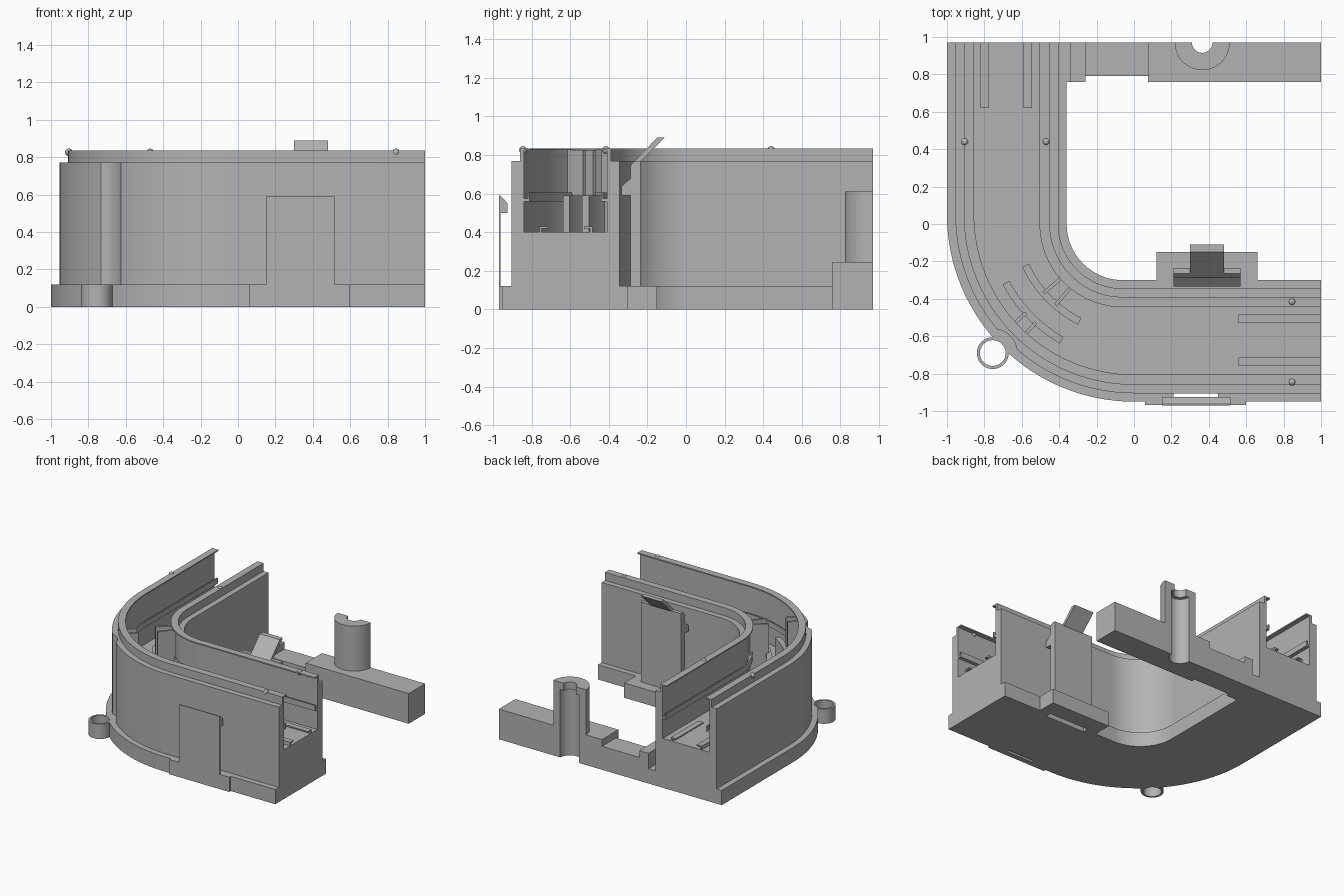
import bpy, bmesh, math
from mathutils import Matrix, Vector

if "Cube" in bpy.data.objects:
    bpy.data.objects.remove(bpy.data.objects["Cube"])

grey = bpy.data.materials.new("light_grey")
grey.diffuse_color = (0.45, 0.45, 0.45, 1)
grey.use_nodes = True
grey.node_tree.nodes["Principled BSDF"].inputs["Base Color"].default_value = grey.diffuse_color


def finish(name, bm, smooth=False):
    bmesh.ops.recalc_face_normals(bm, faces=bm.faces)
    me = bpy.data.meshes.new(name)
    bm.to_mesh(me)
    bm.free()
    me.materials.append(grey)
    ob = bpy.data.objects.new(name, me)
    bpy.context.collection.objects.link(ob)
    if smooth:
        bpy.ops.object.select_all(action='DESELECT')
        ob.select_set(True)
        bpy.context.view_layer.objects.active = ob
        bpy.ops.object.shade_smooth_by_angle(angle=math.radians(25))
    return ob


def prism(name, pts, a, b, axis='z', smooth=False):
    """Extrude a flat outline along an axis (x: yz outline, y: xz outline, z: xy outline)."""
    put = {'x': lambda p, t: (t, p[0], p[1]),
           'y': lambda p, t: (p[0], t, p[1]),
           'z': lambda p, t: (p[0], p[1], t)}[axis]
    bm = bmesh.new()
    lo = [bm.verts.new(put(p, a)) for p in pts]
    hi = [bm.verts.new(put(p, b)) for p in pts]
    bm.faces.new(lo)
    bm.faces.new(hi)
    n = len(pts)
    for i in range(n):
        j = (i + 1) % n
        bm.faces.new((lo[i], lo[j], hi[j], hi[i]))
    return finish(name, bm, smooth)


def box(name, x0, x1, y0, y1, z0, z1):
    return prism(name, [(x0, y0), (x1, y0), (x1, y1), (x0, y1)], z0, z1)


def arc(cx, cy, r, a0, a1, n):
    out = []
    for i in range(n + 1):
        a = math.radians(a0 + (a1 - a0) * i / n)
        out.append((cx + r * math.cos(a), cy + r * math.sin(a)))
    return out


def circle(cx, cy, r, n=40):
    return arc(cx, cy, r, 0, 360, n)[:-1]


def cut(ob, *cutters):
    for c in cutters:
        m = ob.modifiers.new("cut", 'BOOLEAN')
        m.operation = 'DIFFERENCE'
        m.solver = 'EXACT'
        m.object = c
        c.hide_render = True
        c.hide_viewport = True


# channel body: one cross-section swept round the corner
half = [(0, 0), (0, .12), (.045, .12), (.045, .77), (.09, .77), (.09, .835),
        (.145, .835), (.145, .825), (.11, .825), (.11, .575), (.13, .575),
        (.13, .605), (.14, .605), (.14, .56), (.11, .56), (.11, .40)]


def track(side, o):
    """Plan path at a distance o in from the outer (0) or inner (1) base edge."""
    cx, cy, r = ((0, .05, 1 - o), (-.06, 0, .30 + o))[side]
    return [(cx - r, .97)] + arc(cx, cy, r, 180, 270, 32) + [(1, cy - r)]


section = [(track(0, o), z) for o, z in half] + [(track(1, o), z) for o, z in reversed(half)]
bm = bmesh.new()
rings = [[bm.verts.new((*path[s], z)) for path, z in section] for s in range(len(section[0][0]))]
for r0, r1 in zip(rings, rings[1:]):
    for i in range(len(r0)):
        j = (i + 1) % len(r0)
        bm.faces.new((r0[i], r0[j], r1[j], r1[i]))
bm.faces.new(rings[0])
bm.faces.new(rings[-1])
channel = finish("channel_body", bm, True)

# clip slots and the screw groove at the corner
SX, SY = -.755, -.69
inner_slot = box("inner_slot_cutter", .21, .57, -.335, -.288, -.1, .2)
outer_slot = box("outer_slot_cutter", .21, .45, -.925, -.902, -.1, .2)
groove = prism("screw_groove_cutter", circle(SX, SY, .13), .12, .9)
ring_hole = prism("screw_ring_cutter", circle(SX, SY, .069), -.1, .2)
cut(channel, inner_slot, outer_slot, groove, ring_hole)

# screw ring
ring = prism("screw_ring", circle(SX, SY, .085), 0, .12, smooth=True)
cut(ring, ring_hole)

# outer clip: foot, thin plate and hooked top
box("outer_clip_foot", .06, .60, -.969, -.94, 0, .12)
prism("outer_clip", [(-.97, .12), (-.97, .59), (-.962, .59), (-.925, .55), (-.925, .50),
                     (-.962, .50), (-.962, .12)], .15, .515, 'x')

# inner clip: foot, plate with hook, sloping finger tab
foot = box("inner_clip_foot", .12, .66, -.31, -.15, 0, .12)
cut(foot, inner_slot)
prism("inner_clip", [(-.235, .11), (-.235, .77), (-.265, .77), (-.288, .745), (-.288, .68),
                     (-.335, .635), (-.335, .59), (-.288, .59), (-.288, .11)], .21, .57, 'x')
prism("inner_clip_tab", [(-.27, .765), (-.15, .89), (-.11, .89), (-.235, .765)], .30, .48, 'x')

# rear bar with a lowered stretch and a half-round post
PX, PY = .365, .97
bore = prism("post_bore_cutter", circle(PX, PY, .085), -.1, .55)
pin = prism("post_hole_cutter", circle(PX, PY, .055), .5, .7)
recess = box("bar_recess_cutter", -.26, .075, .7, .79, -.1, .4)
bar = prism("rear_bar", [(-.37, 0), (1, 0), (1, .245), (.075, .245), (.075, .19), (-.26, .19),
                         (-.26, .245), (-.342, .245), (-.342, .12), (-.37, .12)], .76, .97, 'y')
cut(bar, bore, recess)
post = prism("rear_post", arc(PX, PY, .147, 180, 360, 28), .24, .61, smooth=True)
cut(post, bore, pin)

# hooked rails on the channel floor
for k, (a, b) in enumerate(((-.76, -.715), (-.53, -.485))):
    s = 1 if k == 0 else -1
    stem, tip = (a, b) if k == 0 else (b, a)
    shape = [(stem, .39), (stem, .43), (tip, .43), (tip, .42), (stem + s * .012, .42),
             (stem + s * .012, .39)]
    prism("floor_rail", shape, .56, 1, 'x')
    prism("floor_rail", [(u - .06, z) for u, z in shape], .62, .97, 'y')

# curved cable guides in the bend
for r0, r1, a0, a1, top in ((.755, .795, 208, 240, .59), (.62, .66, 205, 243, .59)):
    prism("cable_guide", arc(0, .05, r1, a0, a1, 14) + arc(0, .05, r0, a1, a0, 14),
          .39, top, smooth=True)

# upright blades joining guides to walls
for r0, r1, da in ((.78, .90, 2.7), (.50, .64, 4)):
    for s in (-1, 1):
        a = math.radians(225 + s * da)
        d, t = Vector((math.cos(a), math.sin(a))), Vector((-math.sin(a), math.cos(a))) * .009
        o = Vector((0, .05))
        prism("guide_blade", [tuple(o + d * r + t * e) for r, e in
                              ((r0, -1), (r1, -1), (r1, 1), (r0, 1))], .39, .825)

# small locating bumps on the rims
for x, y in ((-.905, .44), (-.47, .44), (.845, -.415), (.845, -.845)):
    bm = bmesh.new()
    bmesh.ops.create_uvsphere(bm, u_segments=16, v_segments=8, radius=.02,
                              matrix=Matrix.Translation((x, y, .826)))
    finish("rim_bump", bm, True)
